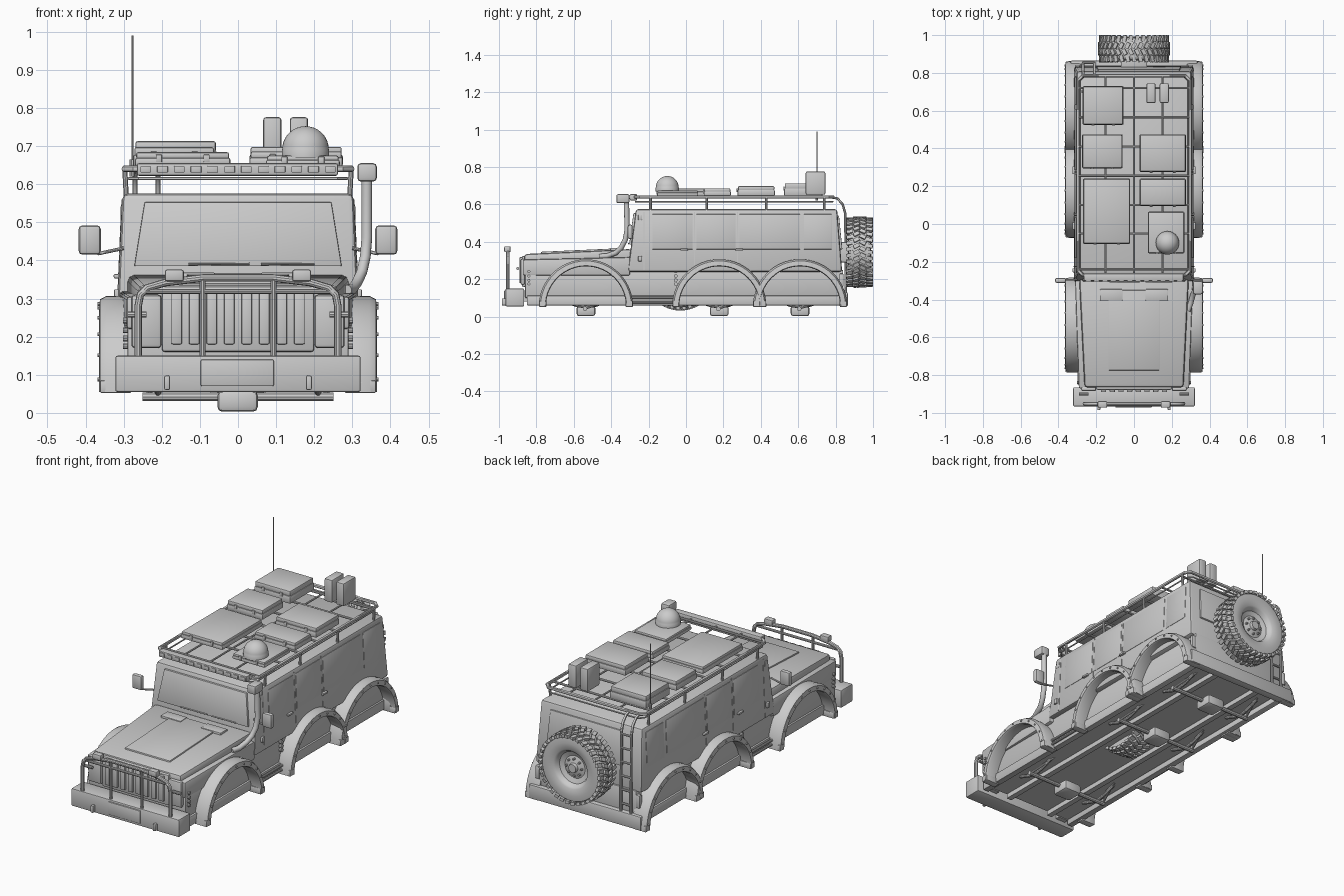
import bpy, bmesh
from math import sin, cos, pi, radians
from mathutils import Matrix, Vector

if "Cube" in bpy.data.objects:
    bpy.data.objects.remove(bpy.data.objects["Cube"])


def finish(name, bm, bevel=0.0, seg=2):
    if bevel:
        bmesh.ops.bevel(bm, geom=bm.edges[:], offset=bevel, segments=seg, affect='EDGES', profile=0.5, clamp_overlap=True)
    bmesh.ops.recalc_face_normals(bm, faces=bm.faces[:])
    me = bpy.data.meshes.new(name)
    bm.to_mesh(me)
    bm.free()
    ob = bpy.data.objects.new(name, me)
    bpy.context.collection.objects.link(ob)
    return ob


def hexa(name, a, b, bevel=0.0, axis='z'):
    """Solid between two rectangles (u0, u1, v0, v1, w); w runs along axis."""
    bm = bmesh.new()
    rings = []
    for u0, u1, v0, v1, w in (a, b):
        pts = [(u0, v0), (u1, v0), (u1, v1), (u0, v1)]
        rings.append([bm.verts.new((u, v, w) if axis == 'z' else (u, w, v)) for u, v in pts])
    bm.faces.new(rings[0])
    bm.faces.new(rings[1])
    for i in range(4):
        j = (i + 1) % 4
        bm.faces.new((rings[0][i], rings[0][j], rings[1][j], rings[1][i]))
    return finish(name, bm, bevel)


def box(name, x0, x1, y0, y1, z0, z1, bevel=0.0):
    return hexa(name, (x0, x1, y0, y1, z0), (x0, x1, y0, y1, z1), bevel)


def tube(name, pts, r, closed=False, sides=3):
    cu = bpy.data.curves.new(name, 'CURVE')
    cu.dimensions = '3D'
    cu.bevel_depth, cu.bevel_resolution, cu.use_fill_caps = r, sides, True
    sp = cu.splines.new('POLY')
    sp.points.add(len(pts) - 1)
    for p, q in zip(sp.points, pts):
        p.co = (*q, 1)
    sp.use_cyclic_u = closed
    tmp = bpy.data.objects.new(name, cu)
    bpy.context.collection.objects.link(tmp)
    me = bpy.data.meshes.new_from_object(tmp.evaluated_get(bpy.context.evaluated_depsgraph_get()))
    bpy.data.objects.remove(tmp)
    ob = bpy.data.objects.new(name, me)
    bpy.context.collection.objects.link(ob)
    return ob


def wheel(name, loc, axis_rot):
    """Tyre and rim turned around x, with rows of slanted tread blocks."""
    bm = bmesh.new()
    prof = [(0, .045), (.022, .045), (.025, .03), (.06, .02), (.085, .03), (.095, .05), (.105, .056), (.14, .062),
            (.168, .058), (.178, .045), (.18, 0), (.178, -.045), (.168, -.058), (.14, -.062), (.1, -.056), (.09, -.04), (0, -.04)]
    n = 48
    rings = [[bm.verts.new((x, r * cos(2 * pi * i / n), r * sin(2 * pi * i / n))) for i in range(n)] for r, x in prof]
    for p, q in zip(rings, rings[1:]):
        for i in range(n):
            bm.faces.new((p[i], p[(i + 1) % n], q[(i + 1) % n], q[i]))
    bmesh.ops.remove_doubles(bm, verts=bm.verts[:], dist=1e-5)
    for i in range(34):
        for x, w, tilt, off in ((-.053, .034, 12, 0), (-.017, .032, 28, .5), (.017, .032, -28, 0), (.053, .034, -12, .5)):
            m = (Matrix.Rotation(2 * pi * (i + off) / 34, 4, 'X') @ Matrix.Translation((x, 0, .182 if abs(x) < .03 else .177))
                 @ Matrix.Rotation(radians(tilt), 4, 'Z') @ Matrix.Diagonal((w, .02, .016, 1)))
            bmesh.ops.create_cube(bm, size=1, matrix=m)
    for i in range(8):
        a = 2 * pi * i / 8
        bmesh.ops.create_cone(bm, cap_ends=True, segments=8, radius1=.006, radius2=.005, depth=.014,
                              matrix=Matrix.Translation((.03, .045 * cos(a), .045 * sin(a))) @ Matrix.Rotation(pi / 2, 4, 'Y'))
    ob = finish(name, bm)
    ob.matrix_world = Matrix.Translation(loc) @ Matrix.Rotation(axis_rot, 4, 'Z')


def flare(name, yc, s):
    """Half-ring wheel-arch flare with bolts."""
    bm = bmesh.new()
    n, zc = 28, .055
    secs = []
    for i in range(n + 1):
        a = pi * i / n
        secs.append([bm.verts.new((s * x, yc + r * cos(a), zc + r * sin(a))) for r, x in
                     ((.25, .28), (.252, .345), (.243, .362), (.218, .365), (.214, .357), (.222, .28))])
    k = len(secs[0])
    for p, q in zip(secs, secs[1:]):
        for i in range(k):
            bm.faces.new((p[i], p[(i + 1) % k], q[(i + 1) % k], q[i]))
    bm.faces.new(secs[0])
    bm.faces.new(secs[-1])
    for i in range(11):
        a = pi * (i + .5) / 11
        bmesh.ops.create_cone(bm, cap_ends=True, segments=8, radius1=.005, radius2=.005, depth=.008,
                              matrix=Matrix.Translation((s * .364, yc + .231 * cos(a), zc + .231 * sin(a))) @ Matrix.Rotation(pi / 2, 4, 'Y'))
    finish(name, bm)
    for d in (-1, 1):
        box(name + '_foot', *sorted((s * .28, s * .362)), *sorted((yc + d * .212, yc + d * .25)), .052, .085, .004)


# Cabin, lower body, chassis floor
hexa('cabin', (-.318, .318, -.312, .835, .24), (-.303, .303, -.268, .808, .575), .014)
box('lower_body', -.29, .29, -.86, .84, .1, .25, .006)
box('chassis_cover', -.26, .26, -.84, .82, .085, .11)
for s in (-1, 1):
    box('sill', *sorted((s * .265, s * .3)), -.85, .84, .06, .112, .004)
    box('chassis_rail', *sorted((s * .12, s * .15)), -.84, .82, .06, .1)

# Hood, nose and grille
hexa('hood_side', (-.292, .292, .22, .305, -.87), (-.312, .312, .22, .318, -.3), .008, 'y')
hexa('hood_top', (-.262, .262, .28, .335, -.865), (-.29, .29, .28, .362, -.29), .016, 'y')
hexa('hood_raised_panel', (-.135, .135, .3, .347, -.775), (-.135, .135, .3, .366, -.35), .004, 'y')
for s in (-1, 1):
    box('hood_vent', *sorted((s * .06, s * .18)), -.405, -.345, .35, .368, .004)
    box('headlamp_panel', *sorted((s * .2, s * .28)), -.885, -.86, .17, .31, .01)
    tube('marker_lamp', [(s * .24, -.9, .258), (s * .29, -.9, .258)], .008)
    for z in (.175, .195, .217, .242):
        tube('side_knob', [(s * .275, -.055, z), (s * .303, -.055, z)], .01)
        tube('nose_knob', [(s * .275, -.84, z), (s * .302, -.84, z)], .008)
box('grille_frame', -.2, .2, -.878, -.85, .16, .325, .008)
for i in range(8):
    x = -.161 + .046 * i
    box('grille_bar', x - .014, x + .014, -.89, -.87, .18, .318, .004)

# Front bumper, plate and bull bar
box('front_bumper', -.322, .322, -.965, -.865, .055, .15, .006)
box('bumper_plate', -.098, .094, -.972, -.96, .07, .14, .004)
for s in (-1, 1):
    box('tow_loop', *sorted((s * .178, s * .194)), -.985, -.96, .06, .098, .005)
    box('bumper_bracket', *sorted((s * .2, s * .26)), -.88, -.84, .08, .14)
    tube('bull_bar_upright', [(s * .093, -.952, .14), (s * .093, -.952, .352)], .008)
    box('bar_lamp', *sorted((s * .142, s * .192)), -.972, -.938, .345, .376, .006)
arc = [(.262, .14), (.262, .28), (.256, .31), (.238, .328), (.19, .342), (.09, .354)]
tube('bull_bar_hoop', [(-x, -.952, z) for x, z in arc] + [(x, -.952, z) for x, z in reversed(arc)], .01)
tube('bull_bar_cross', [(-.255, -.952, .318), (.255, -.952, .318)], .007)

# Windows, door seams, hinges and handles
hexa('windshield', (-.272, .272, -.304, -.28, .385), (-.245, .245, -.281, -.25, .553), .003)
for x0, x1 in ((-.13, .03), (.06, .2)):
    tube('wiper', [(x0, -.308, .39), (x1, -.306, .391)], .003)
for s in (-1, 1):
    for y0, y1 in ((-.18, .035), (.055, .265), (.285, .61), (.63, .78)):
        hexa('side_window', (*sorted((s * .29, s * .3145)), y0, y1, .36), (*sorted((s * .28, s * .3065)), y0, y1, .548), .002)
    for y in (-.225, .045, .275):
        hexa('door_seam', (*sorted((s * .29, s * .3195)), y - .003, y + .003, .25), (*sorted((s * .28, s * .305)), y - .003, y + .003, .56))
    for y in (-.01, .285):
        box('door_handle', *sorted((s * .3, s * .326)), y - .02, y + .02, .353, .364, .003)
    for z in (.31, .53):
        box('door_hinge', *sorted((s * .295, s * (.36 - z * .08 - .01))), -.256, -.235, z - .014, z + .014, .003)
    # Mirrors
    tube('mirror_arm', [(s * .3, -.295, .432), (s * .365, -.295, .418), (s * .385, -.295, .43)], .005)
    box('mirror', *sorted((s * .36, s * .418)), -.312, -.285, .415, .492, .01)

# Wheel-arch flares, axles, springs and links
for i, yc in enumerate((-.535, .178, .61)):
    for s in (-1, 1):
        flare('wheel_flare', yc, s)
        tube('leaf_spring', [(s * .21, yc - .12, .085), (s * .21, yc - .05, .06), (s * .21, yc, .052), (s * .21, yc + .05, .06), (s * .21, yc + .12, .085)], .009)
        tube('axle_link', [(s * .24, yc, .045), (s * .2, yc + .14, .09)], .006)
    tube('axle', [(-.25, yc - .005, .042), (.25, yc - .005, .042)], .012)
    box('differential', -.054, .052, yc - .05, yc + .05, .003, .058, .013)
for s in (-1, 1):
    for z in (.078, .1):
        tube('side_step', [(s * .31, -.3, z), (s * .31, -.05, z)], .007)

# Rear end
box('rear_bumper', -.335, .335, .82, .865, .055, .13, .006)
hexa('rear_window', (-.2, .25, .8, .836, .36), (-.19, .24, .78, .818, .54), .003)
box('spare_mount', -.07, .07, .82, .9, .29, .4, .008)
wheel('rear_spare_wheel', (0, .928, .345), pi / 2)
wheel('under_spare_wheel', (0, -.03, .223), 0)
for x in (-.27, -.21):
    tube('ladder_rail', [(x, .78, .638), (x, .81, .632), (x, .838, .6), (x, .852, .55), (x, .855, .12)], .007)
for i in range(6):
    z = .17 + .075 * i
    tube('ladder_rung', [(-.27, .853, z), (-.21, .853, z)], .006)
for x in (-.3, .3):
    box('tail_lamp', x - .012, x + .012, .82, .842, .16, .23, .004)

# Roof rack
for z, w in ((.64, .297), (.615, .285)):
    y0, y1, c = -.27, .785, .025
    tube('rack_rail', [(-w + c, y0, z), (w - c, y0, z), (w, y0 + c, z), (w, y1 - c, z), (w - c, y1, z), (-w + c, y1, z),
                       (-w, y1 - c, z), (-w, y0 + c, z)], .009 if z > .63 else .004, True)
for y in (-.19, .11, .43, .74):
    for s in (-1, 1):
        tube('rack_post', [(s * .297, y, .64), (s * .293, y, .565)], .007)
for y in (-.24, -.05, .1, .255, .41, .565, .72):
    tube('rack_crossbar', [(-.295, y, .642), (.295, y, .642)], .006)
for x in (-.15, 0, .15):
    tube('rack_slat', [(x, -.26, .642), (x, .78, .642)], .005)
box('light_bar', -.265, .262, -.3, -.262, .622, .655, .005)
for i in range(12):
    x = -.242 + .044 * i
    box('light_bar_lens', x - .014, x + .014, -.305, -.29, .63, .648, .002)

# Roof cargo: lidded cases, fuel cans, dome, antenna
for x0, x1, y0, y1, top in ((-.272, -.055, .525, .73, .713), (-.275, -.06, .295, .475, .697), (.03, .275, .275, .475, .698),
                            (-.27, -.02, -.105, .24, .684), (.03, .275, .095, .24, .686), (.073, .267, -.155, .065, .675)):
    split = .648 + (top - .648) * .6
    box('cargo_case', x0, x1, y0, y1, .646, split, .006)
    box('cargo_lid', x0 + .003, x1 - .003, y0 + .003, y1 - .003, split - .004, top, .006)
    for t in (.25, .75):
        xm = x0 + (x1 - x0) * t
        box('case_latch', xm - .008, xm + .008, y0 - .004, y0 + .004, split - .012, split + .008, .002)
for x in (.09, .16):
    box('fuel_can', x - .024, x + .024, .64, .745, .652, .776, .008)
bm = bmesh.new()
n = 9
prof = [(.062, .67), (.062, .69)] + [(.061 * cos(pi / 2 * i / n), .692 + .06 * sin(pi / 2 * i / n)) for i in range(n + 1)]
vs = [bm.verts.new((r, 0, z)) for r, z in prof]
es = [bm.edges.new(p) for p in zip(vs, vs[1:])]
bmesh.ops.spin(bm, geom=vs + es, cent=(0, 0, 0), axis=(0, 0, 1), angle=2 * pi, steps=32)
bmesh.ops.remove_doubles(bm, verts=bm.verts[:], dist=1e-4)
finish('radar_dome', bm).location = (.177, -.1, 0)
tube('antenna', [(-.277, .7, .63), (-.277, .7, .99)], .0025)
tube('antenna_base', [(-.277, .7, .62), (-.277, .7, .665)], .007)

# Snorkel
tube('snorkel_pipe', [(.285, -.46, .322), (.3, -.42, .325), (.312, -.375, .342), (.325, -.345, .37), (.334, -.325, .41),
                      (.338, -.315, .46), (.338, -.318, .62)], .014, sides=5)
box('snorkel_head', .313, .364, -.372, -.302, .607, .655, .009)

# Smooth shading with sharp edges kept
meshes = [o for o in bpy.data.objects if o.type == 'MESH']
for o in meshes:
    o.select_set(True)
bpy.context.view_layer.objects.active = meshes[0]
bpy.ops.object.shade_smooth_by_angle(angle=radians(35))
